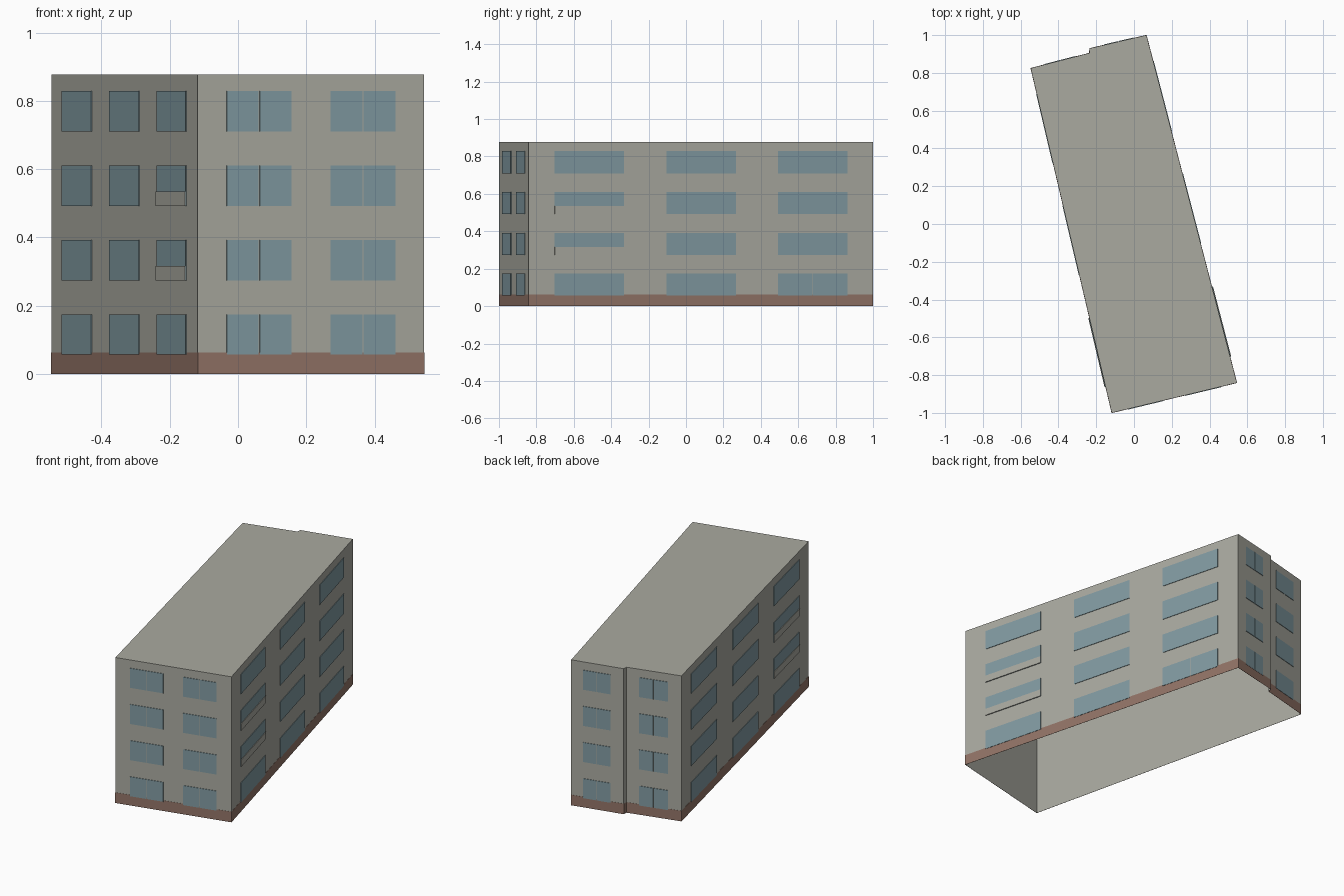
import bpy
import bmesh
from mathutils import Vector

cube = bpy.data.objects.get("Cube")
if cube:
    bpy.data.objects.remove(cube, do_unlink=True)


def material(name, colour):
    mat = bpy.data.materials.new(name)
    mat.use_nodes = True
    mat.diffuse_color = (*colour, 1)
    bsdf = mat.node_tree.nodes["Principled BSDF"]
    bsdf.inputs["Base Color"].default_value = (*colour, 1)
    bsdf.inputs["Roughness"].default_value = 0.9
    return mat


WALL = material("grey_render", (0.40, 0.40, 0.352))
GLASS = material("blue_glass", (0.22, 0.325, 0.36))
BRICK = material("brown_plinth", (0.29, 0.175, 0.136))

HEIGHT, PLINTH = 0.877, 0.063
FLOORS = [0.056 + 0.218 * i for i in range(4)]
WINDOW_H, RAIL_H, GAP = 0.118, 0.042, 0.006

# Footprint, counter-clockwise from the front corner, with a step in the back
corners = [Vector((x, y, 0)) for x, y in (
    (-0.118, -1.0), (0.545, -0.841), (0.066, 1.0),
    (-0.235, 0.93), (-0.237, 0.905), (-0.547, 0.825))]
walls = list(zip(corners, corners[1:] + corners[:1]))
FRONT, LEFT, BACK_OUT, STEP, BACK_IN, RIGHT = walls


def finish(name, bm, mat):
    mesh = bpy.data.meshes.new(name)
    bm.to_mesh(mesh)
    bm.free()
    mesh.materials.append(mat)
    obj = bpy.data.objects.new(name, mesh)
    bpy.context.collection.objects.link(obj)


def add_plate(bm, wall, s0, s1, z0, z1, depth):
    """Thin plate on a wall, open at its back; s runs along the wall."""
    a, b = wall
    run = b - a
    out = Vector((run.y, -run.x, 0)).normalized() * depth
    rim = [a + run * s + Vector((0, 0, z))
           for s, z in ((s0, z0), (s1, z0), (s1, z1), (s0, z1))]
    back = [bm.verts.new(p) for p in rim]
    face = [bm.verts.new(p + out) for p in rim]
    bm.faces.new(face)
    for i in range(4):
        j = (i + 1) % 4
        bm.faces.new((back[i], back[j], face[j], face[i]))


# Building shell: walls and flat roof, open underneath
bm = bmesh.new()
low = [bm.verts.new(p) for p in corners]
top = [bm.verts.new(p + Vector((0, 0, HEIGHT))) for p in corners]
bm.faces.new(top)
for i in range(len(corners)):
    j = (i + 1) % len(corners)
    bm.faces.new((low[i], low[j], top[j], top[i]))
finish("building_shell", bm, WALL)

# Plinth band round the foot of every wall
bm = bmesh.new()
for wall in walls:
    add_plate(bm, wall, 0, 1, 0, PLINTH, 0.001)
finish("plinth", bm, BRICK)


def windows(name, wall, spans, split_floors=()):
    bm = bmesh.new()
    for s0, s1 in spans:
        for floor, z in enumerate(FLOORS):
            parts = [(s0, s1)]
            if floor in split_floors:
                mid = (s0 + s1) / 2
                half = GAP * 0.33 / (wall[1] - wall[0]).length
                parts = [(s0, mid - half), (mid + half, s1)]
            for p0, p1 in parts:
                add_plate(bm, wall, p0, p1, z, z + WINDOW_H, 0.003)
    finish(name, bm, GLASS)


# Long side windows
side = [(0.075, 0.277), (0.4, 0.602), (0.724, 0.925)]
windows("left_side_windows", LEFT, side[:2])
windows("left_side_rear_windows", LEFT, side[2:], (0,))
windows("right_side_windows", RIGHT, side)

# Paired end windows
windows("front_windows", FRONT, [(0.128, 0.414), (0.586, 0.872)], range(4))
windows("back_outer_windows", BACK_OUT, [(0.23, 0.75)], range(4))
windows("back_inner_windows", BACK_IN, [(0.23, 0.76)], range(4))

# Balcony fronts over the middle floors, near the front end
for name, wall, (s0, s1) in (("left_balcony", LEFT, side[0]),
                             ("right_balcony", RIGHT, side[2])):
    bm = bmesh.new()
    for z in FLOORS[1:3]:
        add_plate(bm, wall, s0, s1, z, z + RAIL_H, 0.006)
    finish(name, bm, WALL)
